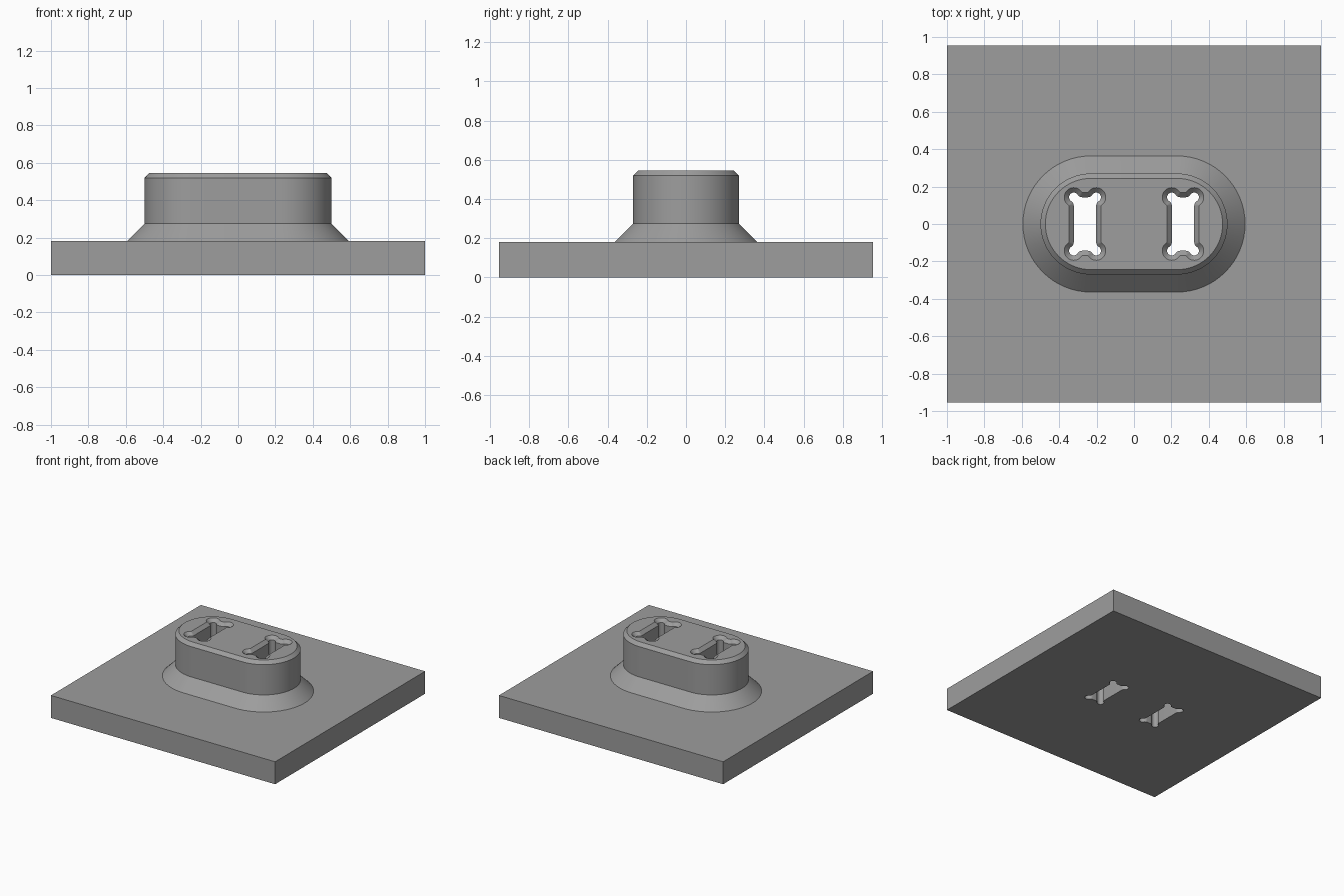
import bpy, bmesh
from math import sin, cos, pi, acos, sqrt

if "Cube" in bpy.data.objects:
    bpy.data.objects.remove(bpy.data.objects["Cube"])

PLATE_X, PLATE_Y, PLATE_TOP = 1.0, 0.955, 0.181
BOSS_TOP, BEVEL, FLARE = 0.545, 0.026, 0.094


def arc(cx, cy, r, a0, a1, n):
    return [(cx + r * cos(a0 + (a1 - a0) * i / n),
             cy + r * sin(a0 + (a1 - a0) * i / n)) for i in range(n + 1)]


def stadium(offset):
    r = 0.27 + offset
    return arc(0.23, 0, r, -pi / 2, pi / 2, 32) + arc(-0.23, 0, r, pi / 2, 3 * pi / 2, 32)


def dogbone(cx, offset):
    # slot with a round relief in each corner, blended into the sides
    a, b, r, f = 0.06, 0.143, 0.025, 0.028
    t = acos(f / (r + f))
    d = sqrt((r + f) ** 2 - f ** 2)
    points = []
    for k, (sx, sy) in enumerate(((1, 1), (-1, 1), (-1, -1), (1, -1))):
        turn = k * pi / 2
        # blend centres before and after the relief, turned with the corner
        u, v = cos(turn), sin(turn)
        x, y = cx + sx * a, sy * b
        points += arc(x + f * u + d * v, y + f * v - d * u, f - offset,
                      turn + pi, turn + pi - t, 8)
        points += arc(x, y, r + offset, turn - t, turn + pi / 2 + t, 20)[1:-1]
        points += arc(x - d * u - f * v, y - d * v + f * u, f - offset,
                      turn - pi / 2 + t, turn - pi / 2, 8)
    return points


def loft(name, levels):
    # stack outlines given as (points, z) into a closed solid
    bm = bmesh.new()
    rings = [[bm.verts.new((x, y, z)) for x, y in pts] for pts, z in levels]
    n = len(rings[0])
    for low, high in zip(rings, rings[1:]):
        for i in range(n):
            j = (i + 1) % n
            bm.faces.new((low[i], low[j], high[j], high[i]))
    bm.faces.new(rings[0][::-1])
    bm.faces.new(rings[-1])
    bmesh.ops.recalc_face_normals(bm, faces=bm.faces)
    mesh = bpy.data.meshes.new(name)
    bm.to_mesh(mesh)
    bm.free()
    obj = bpy.data.objects.new(name, mesh)
    bpy.context.collection.objects.link(obj)
    return obj


def combine(target, tool, operation):
    bpy.context.view_layer.objects.active = target
    mod = target.modifiers.new(operation.lower(), 'BOOLEAN')
    mod.operation, mod.solver, mod.object = operation, 'EXACT', tool
    bpy.ops.object.modifier_apply(modifier=mod.name)
    bpy.data.objects.remove(tool)


# square base plate
rect = [(-PLATE_X, -PLATE_Y), (PLATE_X, -PLATE_Y), (PLATE_X, PLATE_Y), (-PLATE_X, PLATE_Y)]
plate = loft("slotted_base_plate", [(rect, 0), (rect, PLATE_TOP)])

# raised oblong boss with flared foot and bevelled rim
boss = loft("boss", [
    (stadium(FLARE), 0.09),
    (stadium(FLARE), PLATE_TOP),
    (stadium(0), PLATE_TOP + FLARE),
    (stadium(0), BOSS_TOP - BEVEL),
    (stadium(-BEVEL), BOSS_TOP),
])
combine(plate, boss, 'UNION')

# two through slots with countersunk mouths
for cx in (-0.262, 0.262):
    cutter = loft("slot_cutter", [
        (dogbone(cx, 0), -0.1),
        (dogbone(cx, 0), BOSS_TOP - BEVEL),
        (dogbone(cx, BEVEL), BOSS_TOP),
        (dogbone(cx, BEVEL), BOSS_TOP + 0.05),
    ])
    combine(plate, cutter, 'DIFFERENCE')

# dark grey finish
grey = bpy.data.materials.new("dark_grey")
grey.diffuse_color = (0.34, 0.34, 0.34, 1)
grey.use_nodes = True
grey.node_tree.nodes["Principled BSDF"].inputs["Base Color"].default_value = grey.diffuse_color
plate.data.materials.clear()
plate.data.materials.append(grey)

# smooth the curved walls, keep the edges crisp
bpy.ops.object.select_all(action='DESELECT')
plate.select_set(True)
bpy.context.view_layer.objects.active = plate
bpy.ops.object.shade_smooth_by_angle(angle=pi / 6)
